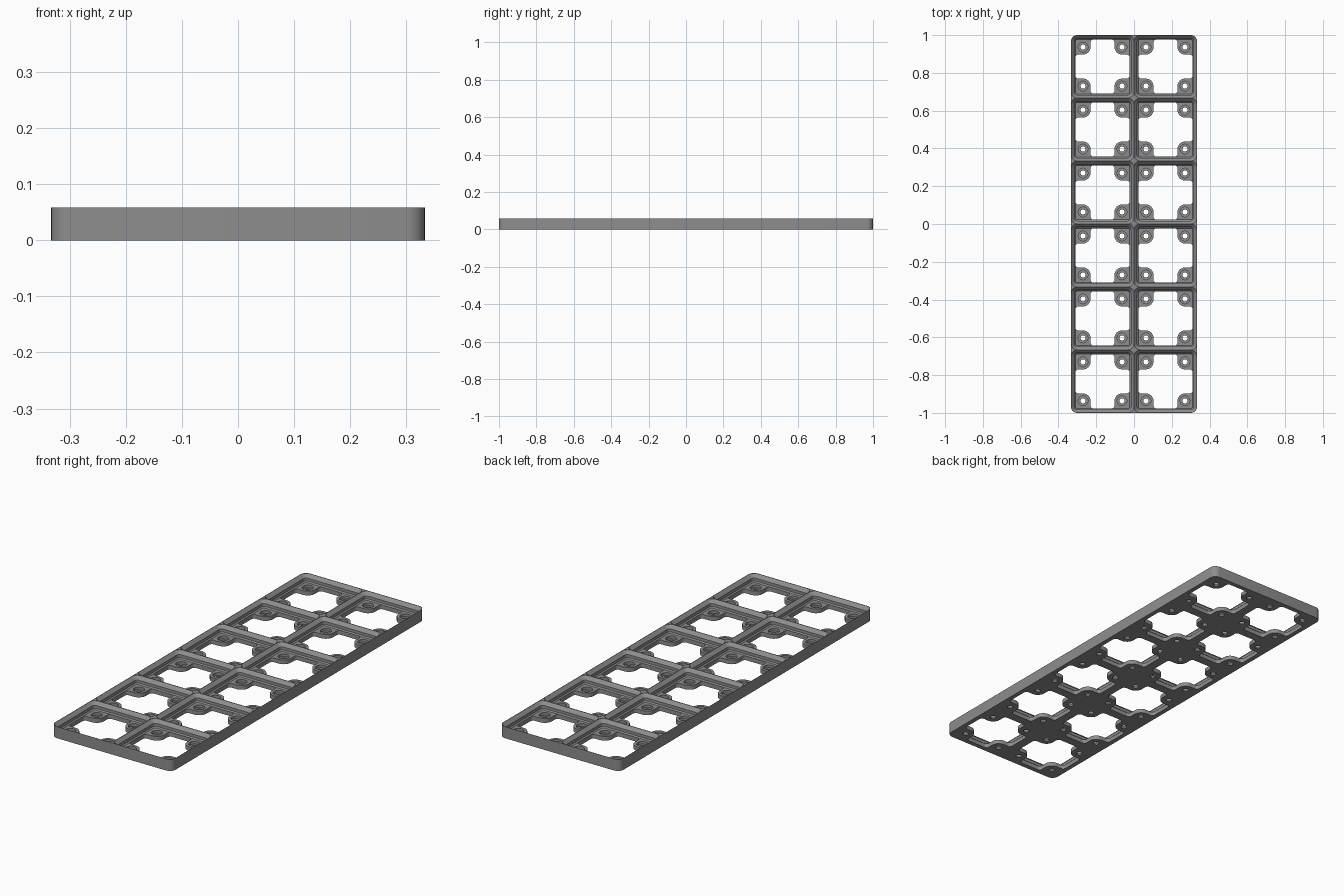
import bpy, bmesh, math

if "Cube" in bpy.data.objects:
    bpy.data.objects.remove(bpy.data.objects["Cube"])

MM = 1 / 126              # grid unit: one cell is 42 wide, the plate is 252 long
CELL, COLS, ROWS = 42, 2, 6
HEIGHT, FLOOR = 7.32, 2.66
HOLE, PAD_R, FILLET = 13, 5.0, 2.0
centres = [((i - (COLS - 1) / 2) * CELL, (j - (ROWS - 1) / 2) * CELL)
           for i in range(COLS) for j in range(ROWS)]


def arc(cx, cy, r, a0, a1, n=6):
    return [(cx + r * math.cos(math.radians(a0 + (a1 - a0) * k / n)),
             cy + r * math.sin(math.radians(a0 + (a1 - a0) * k / n))) for k in range(n + 1)]


def rounded_rect(hx, hy, r):
    pts = []
    for a, sx, sy in ((0, 1, 1), (90, -1, 1), (180, -1, -1), (270, 1, -1)):
        pts += arc(sx * (hx - r), sy * (hy - r), r, a, a + 90)
    return pts


def loft(bm, sections, cx=0, cy=0):
    """Closed solid through (outline, height) sections."""
    rings = [[bm.verts.new(((x + cx) * MM, (y + cy) * MM, z * MM)) for x, y in pts]
             for pts, z in sections]
    n = len(rings[0])
    for lo, hi in zip(rings, rings[1:]):
        for k in range(n):
            bm.faces.new((lo[k], lo[(k + 1) % n], hi[(k + 1) % n], hi[k]))
    bm.faces.new(rings[0][::-1])
    bm.faces.new(rings[-1])


def solid(name, sections, places=((0, 0),)):
    bm = bmesh.new()
    for cx, cy in places:
        loft(bm, sections, cx, cy)
    mesh = bpy.data.meshes.new(name)
    bm.to_mesh(mesh)
    bm.free()
    ob = bpy.data.objects.new(name, mesh)
    bpy.context.collection.objects.link(ob)
    return ob


# outer plate with rounded corners
outline = rounded_rect(COLS * CELL / 2, ROWS * CELL / 2, 4)
plate = solid("grid_plate", [(outline, 0), (outline, HEIGHT)])
grey = bpy.data.materials.new("mid grey")
grey.diffuse_color = (0.27, 0.27, 0.27, 1)
grey.use_nodes = True
grey.node_tree.nodes["Principled BSDF"].inputs["Base Color"].default_value = grey.diffuse_color
plate.data.materials.append(grey)


# stepped, chamfered pocket of each cell
def inset(d):
    return rounded_rect(CELL / 2 - d, CELL / 2 - d, 4 - d)


pocket = [(inset(2.85), FLOOR), (inset(2.15), FLOOR + 0.7), (inset(2.15), FLOOR + 2.5),
          (inset(0.1), HEIGHT - 0.1), (inset(0.1), HEIGHT + 1)]

# cross-shaped floor opening that leaves a rounded pad in each corner
a, p = CELL / 2 - 2.9, HOLE - PAD_R
quarter = (arc(a - FILLET, p - FILLET, FILLET, 0, 90)
           + arc(HOLE, HOLE, PAD_R, 270, 180)
           + arc(p - FILLET, a - FILLET, FILLET, 0, 90))
cross = []
for c, s in ((1, 0), (0, 1), (-1, 0), (0, -1)):
    cross += [(x * c - y * s, x * s + y * c) for x, y in quarter]

# round recess and through hole in each pad
holes = [(cx + sx * HOLE, cy + sy * HOLE) for cx, cy in centres
         for sx in (-1, 1) for sy in (-1, 1)]


def circle(r):
    return arc(0, 0, r, 0, 360, 24)[:-1]


cutters = [
    solid("pocket_cutter", pocket, centres),
    solid("opening_cutter", [(cross, -1), (cross, FLOOR + 0.5)], centres),
    solid("recess_cutter", [(circle(3.25), 1.0), (circle(3.25), FLOOR + 0.3)], holes),
    solid("hole_cutter", [(circle(1.7), -1), (circle(1.7), FLOOR + 0.2)], holes),
]
bpy.context.view_layer.objects.active = plate
plate.select_set(True)
for cutter in cutters:
    mod = plate.modifiers.new(cutter.name, 'BOOLEAN')
    mod.operation, mod.solver, mod.object = 'DIFFERENCE', 'EXACT', cutter
    bpy.ops.object.modifier_apply(modifier=mod.name)
    bpy.data.objects.remove(cutter)

bpy.ops.object.shade_smooth_by_angle(angle=math.radians(30))
